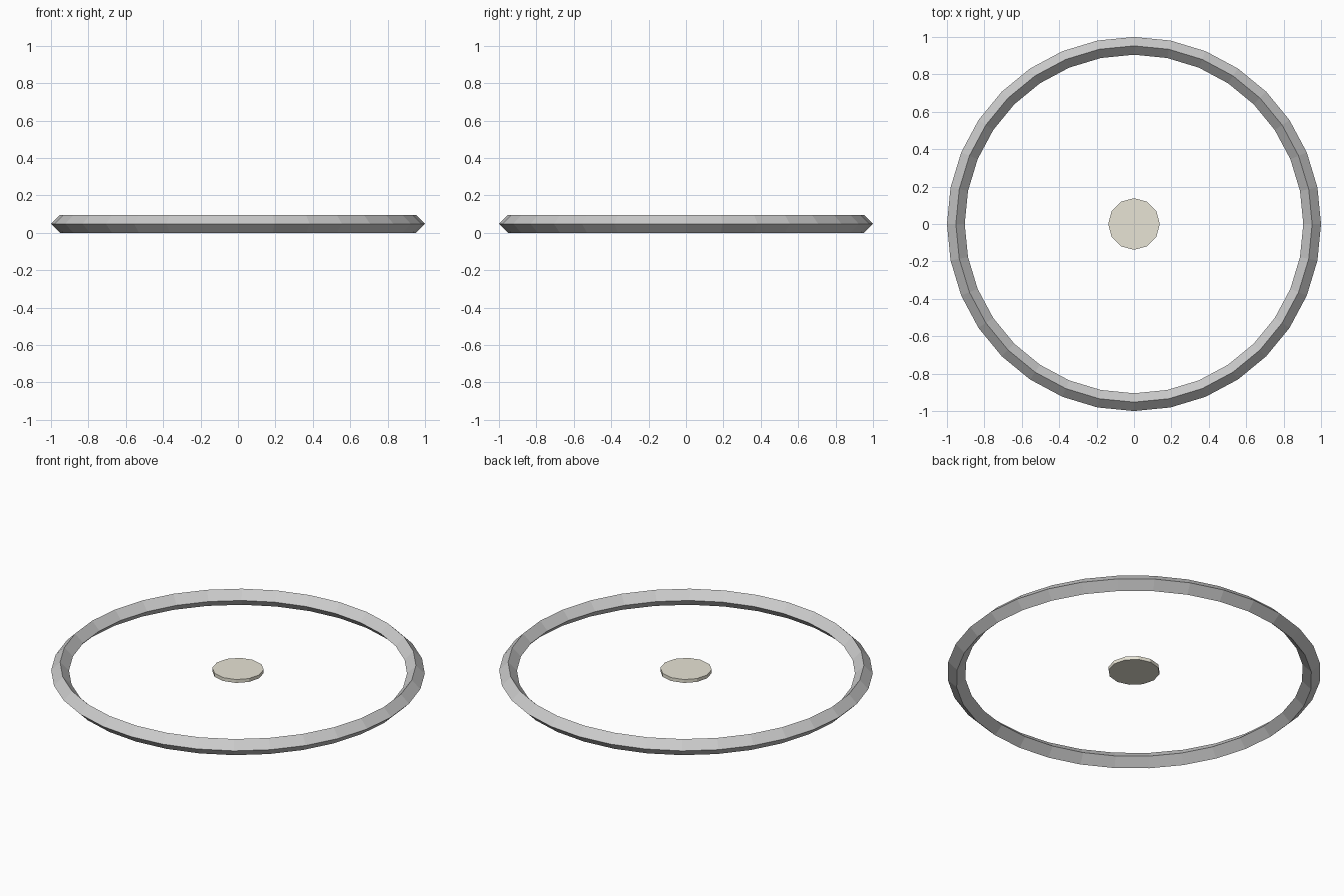
import bpy

if "Cube" in bpy.data.objects:
    bpy.data.objects.remove(bpy.data.objects["Cube"])

# Outer ring: low-poly torus with a diamond cross-section
bpy.ops.mesh.primitive_torus_add(
    major_segments=32, minor_segments=4,
    major_radius=0.9525, minor_radius=0.0475,
    location=(0, 0, 0.0475))
ring = bpy.context.object
ring.name = "outer_ring"

# Small twelve-sided disc floating at the centre of the ring
thickness = 0.02
bpy.ops.mesh.primitive_cylinder_add(
    vertices=12, radius=0.138, depth=thickness,
    location=(0, 0, 0.0465 + thickness / 2))
disc = bpy.context.object
disc.name = "centre_disc"

# Cream colour for the disc
cream = bpy.data.materials.new("cream")
cream.diffuse_color = (0.8, 0.77, 0.66, 1)
cream.use_nodes = True
cream.node_tree.nodes["Principled BSDF"].inputs["Base Color"].default_value = cream.diffuse_color
disc.data.materials.append(cream)
